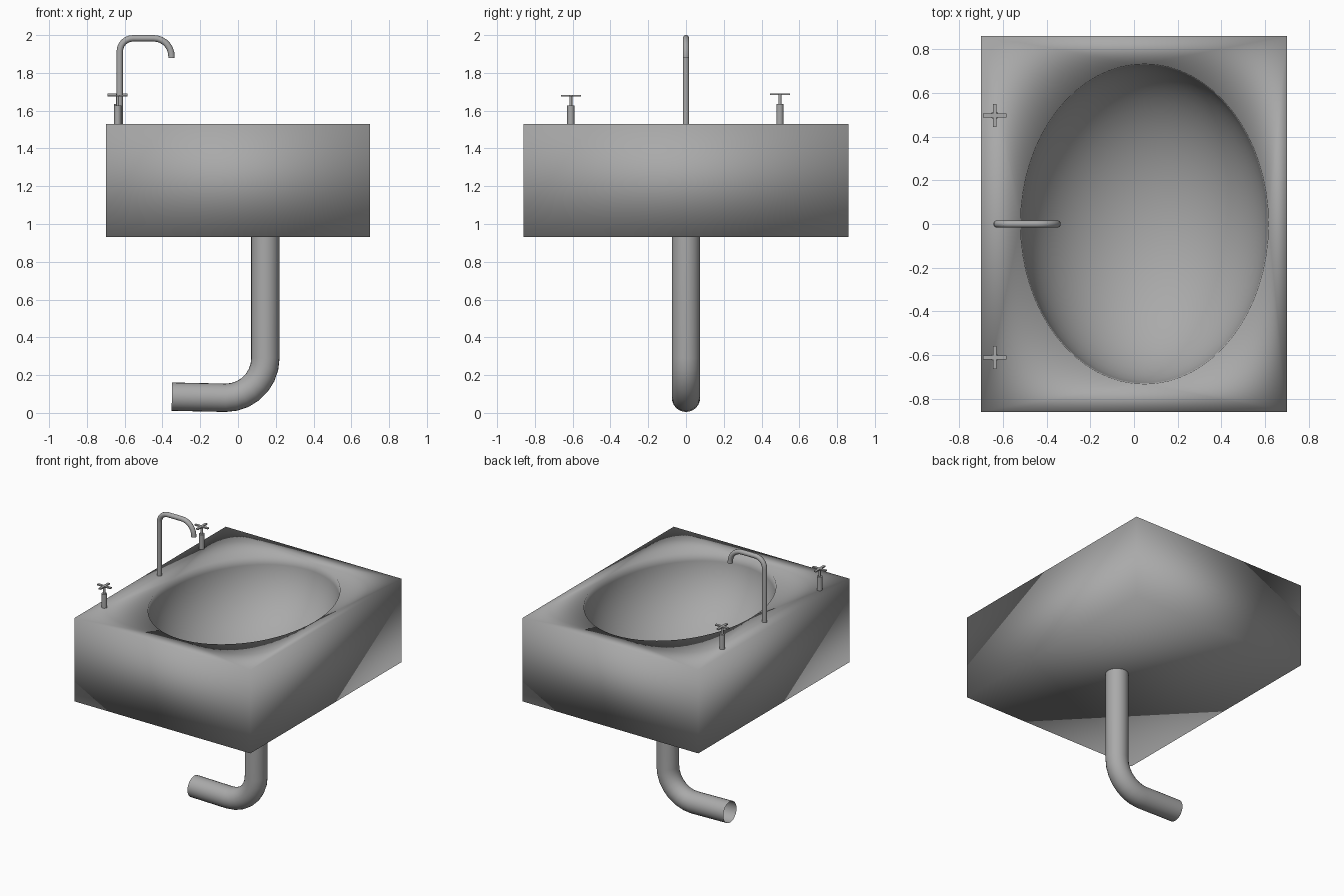
import bpy, bmesh, math
from mathutils import Vector

if "Cube" in bpy.data.objects:
    bpy.data.objects.remove(bpy.data.objects["Cube"])

grey = bpy.data.materials.new("plain_grey")
grey.diffuse_color = (0.4, 0.4, 0.4, 1)
grey.use_nodes = True
grey.node_tree.nodes["Principled BSDF"].inputs["Base Color"].default_value = grey.diffuse_color


def finish(bm, name, sharp_angle=None):
    me = bpy.data.meshes.new(name)
    bm.to_mesh(me)
    bm.free()
    ob = bpy.data.objects.new(name, me)
    bpy.context.collection.objects.link(ob)
    me.materials.append(grey)
    for p in me.polygons:
        p.use_smooth = True
    if sharp_angle is not None:
        me.set_sharp_from_angle(angle=math.radians(sharp_angle))
    return ob


def arc(cx, cz, r, a0, a1, n):
    """Points of an arc in the xz plane, angles in degrees."""
    return [(cx + r * math.cos(math.radians(a0 + (a1 - a0) * i / n)),
             cz + r * math.sin(math.radians(a0 + (a1 - a0) * i / n))) for i in range(n + 1)]


def tube(name, path, r, sides):
    """Open-ended tube swept along a path in the xz plane."""
    bm = bmesh.new()
    pts = [Vector((x, 0, z)) for x, z in path]
    u = Vector((0, 1, 0))
    rings = []
    for i, c in enumerate(pts):
        t = (pts[min(i + 1, len(pts) - 1)] - pts[max(i - 1, 0)]).normalized()
        v = t.cross(u)
        rings.append([bm.verts.new(c + r * (math.cos(a) * u + math.sin(a) * v))
                      for a in (2 * math.pi * j / sides for j in range(sides))])
    for a, b in zip(rings, rings[1:]):
        for j in range(sides):
            k = (j + 1) % sides
            bm.faces.new((a[j], a[k], b[k], b[j]))
    return finish(bm, name)


# Basin: a block with an oval bowl sunk into its top
bm = bmesh.new()
X, Y, Z0, Z1 = 0.70, 0.86, 0.93, 1.53
corners = [(-X, -Y), (X, -Y), (X, Y), (-X, Y)]
low = [bm.verts.new((x, y, Z0)) for x, y in corners]
top = [bm.verts.new((x, y, Z1)) for x, y in corners]
bm.faces.new(low[::-1])
for i in range(4):
    j = (i + 1) % 4
    bm.faces.new((low[i], low[j], top[j], top[i]))
SEG, RINGS, DEPTH = 64, 14, 0.53
rings = []
for k in range(RINGS):
    a = math.pi / 2 * k / RINGS
    rings.append([bm.verts.new((0.048 + 0.567 * math.cos(a) * math.cos(b),
                                0.732 * math.cos(a) * math.sin(b),
                                Z1 - DEPTH * math.sin(a)))
                  for b in (2 * math.pi * s / SEG for s in range(SEG))])
bottom = bm.verts.new((0.048, 0, Z1 - DEPTH))
for a, b in zip(rings, rings[1:]):
    for s in range(SEG):
        t = (s + 1) % SEG
        bm.faces.new((a[s], a[t], b[t], b[s]))
for s in range(SEG):
    bm.faces.new((rings[-1][s], rings[-1][(s + 1) % SEG], bottom))
# flat top between the block outline and the bowl rim
border = [e for e in bm.edges if len(e.link_faces) == 1]
bmesh.ops.triangle_fill(bm, use_beauty=True, use_dissolve=False, edges=border)
bmesh.ops.recalc_face_normals(bm, faces=bm.faces[:])
finish(bm, "basin")

# Drain pipe with a wide elbow
tube("drain_pipe", [(0.145, 0.94)] + arc(-0.065, 0.29, 0.21, 0, -90, 7)
     + [(-0.35, 0.086)], 0.075, 24)

# Faucet spout
tube("faucet", [(-0.626, 1.52)] + arc(-0.556, 1.913, 0.07, 180, 90, 6)
     + arc(-0.447, 1.888, 0.095, 90, 0, 7) + [(-0.352, 1.88)], 0.017, 16)


def cylinder(bm, x, y, z0, z1, r, sides=16):
    ret = bmesh.ops.create_cone(bm, cap_ends=True, segments=sides,
                                radius1=r, radius2=r, depth=z1 - z0)
    bmesh.ops.translate(bm, verts=ret["verts"], vec=(x, y, (z0 + z1) / 2))


def bar(bm, centre, size):
    ret = bmesh.ops.create_cube(bm, size=1)
    bmesh.ops.scale(bm, verts=ret["verts"], vec=size)
    bmesh.ops.translate(bm, verts=ret["verts"], vec=centre)


# Two tap handles: base, stem and cross
for name, y, lift in (("front_tap", -0.61, 0.0), ("back_tap", 0.497, 0.007)):
    x = -0.637
    bm = bmesh.new()
    cylinder(bm, x, y, 1.52, 1.628 + lift, 0.019)
    cylinder(bm, x, y, 1.62 + lift, 1.678 + lift, 0.008, 12)
    bar(bm, (x, y, 1.680 + lift), (0.106, 0.018, 0.008))
    bar(bm, (x, y, 1.680 + lift), (0.018, 0.106, 0.008))
    finish(bm, name, 40)
